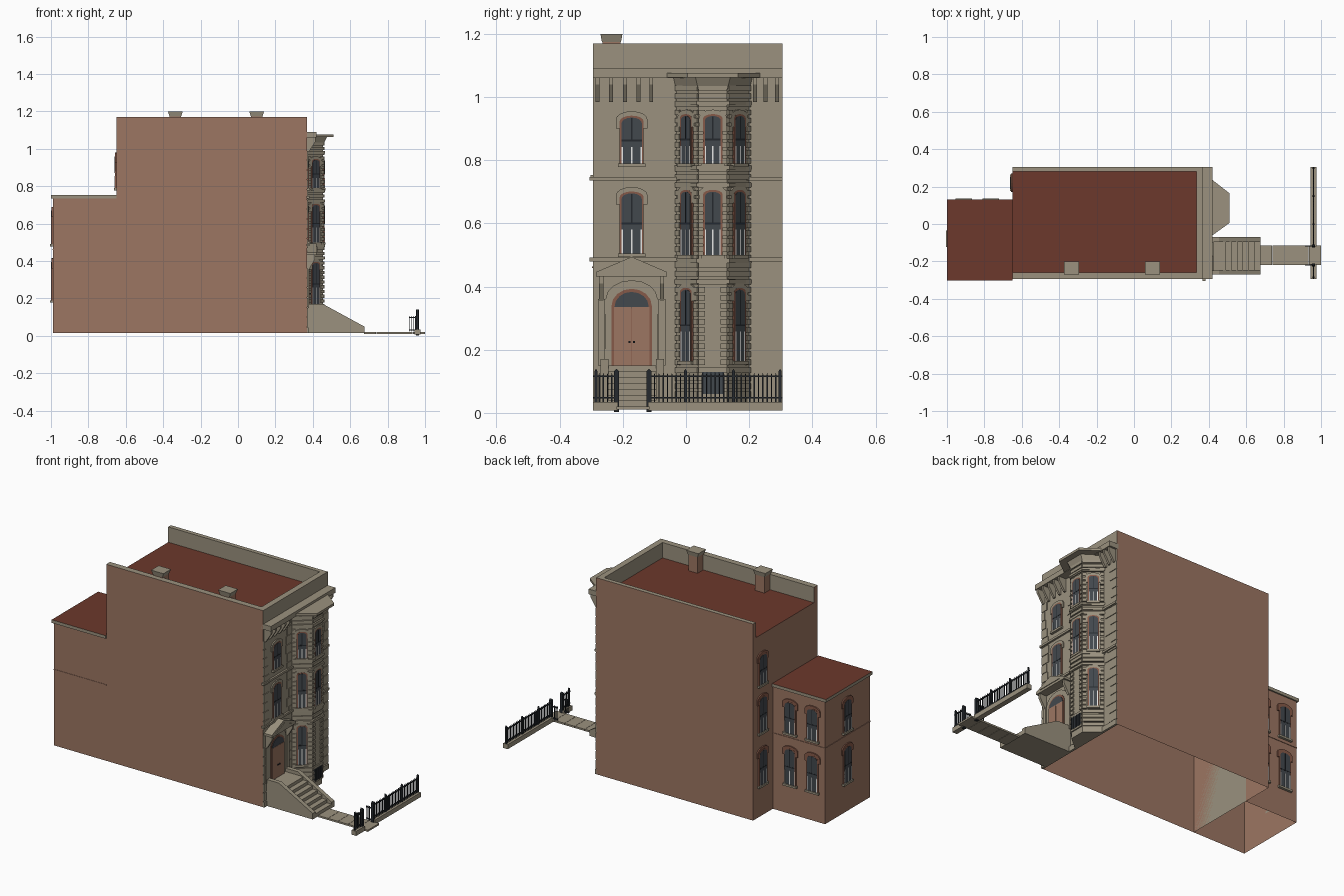
import bpy, bmesh, math, random
from mathutils import Vector

if "Cube" in bpy.data.objects:
    bpy.data.objects.remove(bpy.data.objects["Cube"])
random.seed(4)

COLOURS = {
    "brick": (0.335, 0.18, 0.122), "stone": (0.325, 0.285, 0.21),
    "roof_red": (0.15, 0.04, 0.025), "glass": (0.055, 0.065, 0.075),
    "iron": (0.018, 0.022, 0.027), "trim": (0.24, 0.10, 0.065),
    "white_sash": (0.8, 0.8, 0.78),
}
NAMES = list(COLOURS)
MATS = []
for label, rgb in COLOURS.items():
    m = bpy.data.materials.new(label)
    m.use_nodes = True
    m.diffuse_color = (*rgb, 1)
    m.node_tree.nodes["Principled BSDF"].inputs["Base Color"].default_value = (*rgb, 1)
    MATS.append(m)

parts = {}
EAST, NORTH, WEST, SOUTH = 0, 90, 180, -90   # facing direction of a wall


def solid(part, mat, low, high, open_base=False):
    """Join two matching outlines into a closed solid inside the named part."""
    bm = parts.setdefault(part, bmesh.new())
    a, b = [bm.verts.new(p) for p in low], [bm.verts.new(p) for p in high]
    n = len(a)
    faces = [bm.faces.new(a), bm.faces.new(b)]
    faces += [bm.faces.new((a[i], a[(i + 1) % n], b[(i + 1) % n], b[i])) for i in range(n)]
    bmesh.ops.recalc_face_normals(bm, faces=faces)
    for f in faces:
        f.normal_update()
        key = mat(f.normal, f.calc_center_median()) if callable(mat) else mat
        f.material_index = NAMES.index(key)
    if open_base:
        bmesh.ops.delete(bm, geom=[f for f in faces if f.normal.z < -0.5], context="FACES")


def plate(part, mat, pts, facing, d0, d1, origin=(0, 0)):
    """Extrude an upright outline (sideways, height) outward from d0 to d1."""
    t = math.radians(facing)
    n, u, o = Vector((math.cos(t), math.sin(t), 0)), Vector((-math.sin(t), math.cos(t), 0)), Vector((*origin, 0))
    place = lambda d: [o + u * s + n * d + Vector((0, 0, z)) for s, z in pts]
    solid(part, mat, place(d0), place(d1))


def rect(s0, s1, z0, z1):
    return [(s0, z0), (s1, z0), (s1, z1), (s0, z1)]


def slab(part, mat, plan, z0, z1, open_base=False):
    solid(part, mat, [(x, y, z0) for x, y in plan], [(x, y, z1) for x, y in plan], open_base)


def box(part, mat, x0, x1, y0, y1, z0, z1, open_base=False):
    slab(part, mat, rect(x0, x1, y0, y1), z0, z1, open_base)


def arch(s, w, z0, z1, rise):
    top = [(s + w / 2 * math.cos(k * math.pi / 8), z1 - rise + rise * math.sin(k * math.pi / 8)) for k in range(9)]
    return [(s - w / 2, z0), (s + w / 2, z0)] + top


def window(part, facing, d, s, w, z0, z1, origin=(0, 0), hood=None, sill="stone"):
    """Arched sash window with frame, lower sash, sill and optional hood."""
    mid, rise = (z0 + z1) / 2, w * 0.28
    put = lambda mat, pts, t: plate(part, mat, pts, facing, d, d + t, origin)
    if hood:
        put(hood, arch(s, w + 0.036, z1 - 0.035, z1 + 0.02, rise + 0.008), 0.007)
    put("trim", arch(s, w + 0.012, z0, z1 + 0.006, rise), 0.0075)
    put("glass", arch(s, w, z0, z1, rise), 0.0085)
    put("iron", rect(s - w / 2, s + w / 2, mid - 0.003, mid + 0.003), 0.0092)
    put("iron", rect(s - 0.002, s + 0.002, mid, z1 - 0.002), 0.0092)
    for e in (s - w / 2, s + w / 2 - 0.004, s - 0.002):
        put("white_sash", rect(e, e + 0.004, z0, mid - 0.02), 0.0092)
    put(sill, rect(s - w / 2 - 0.012, s + w / 2 + 0.012, z0 - 0.012, z0), 0.014)


# Main block and its parapets: brick outside, stone facade and inner faces
def shell(n, c):
    if n.z > 0.5:
        return "roof_red"
    return "stone" if n.x > 0.5 else "brick"


def parapet(n, c):
    if abs(n.y) > 0.5 and n.y * c.y > 0 and abs(c.y) > 0.29:
        return "brick"
    return "brick" if n.x < -0.5 and c.x < -0.6 else "stone"


box("main_walls", shell, -0.65, 0.37, -0.295, 0.305, 0.015, 1.08, True)
box("parapet", parapet, -0.65, 0.37, -0.295, -0.26, 1.08, 1.17)
box("parapet", parapet, -0.65, 0.37, 0.28, 0.305, 1.08, 1.17)
box("parapet", "stone", 0.335, 0.37, -0.26, 0.28, 1.08, 1.17)

# Rear wing with a thin roof edge
box("rear_wing", shell, -0.99, -0.65, -0.295, 0.122, 0.015, 0.735, True)
box("rear_wing_roof", lambda n, c: "roof_red" if n.z > 0.5 else "stone",
    -1.0, -0.65, -0.302, 0.13, 0.735, 0.753)
box("rear_wing_band", "brick", -0.993, -0.65, -0.297, 0.125, 0.458, 0.463)

# Chimneys with flared caps
for x in (-0.335, 0.1):
    box("chimney", "brick", x - 0.03, x + 0.03, -0.265, -0.207, 1.08, 1.177)
    solid("chimney_cap", "stone",
          [(x + a, -0.236 + b, 1.174) for a, b in rect(-0.031, 0.031, -0.03, 0.03)],
          [(x + a, -0.236 + b, 1.2) for a, b in rect(-0.04, 0.04, -0.035, 0.035)])

# Rear windows
for z0, z1 in ((0.2, 0.4), (0.51, 0.71), (0.79, 0.96)):
    window("rear_windows", WEST, 0.65, -0.22, 0.064, z0, z1, hood="trim")
for z0, z1 in ((0.19, 0.395), (0.49, 0.67)):
    for s in (0.765, 0.91):
        window("wing_windows", NORTH, 0.122, s, 0.064, z0, z1, hood="trim")
    window("wing_windows", WEST, 0.99, 0.08, 0.064, z0, z1, hood="trim")

# Facade stone courses
for row in range(18):
    z = 0.05 + row * 0.0525
    for a, b, side in ((-0.295, -0.235, 1), (-0.1, -0.035, -1), (0.205, 0.305, -1)):
        length = (b - a) * random.uniform(0.35, 0.95)
        s0, s1 = (a, a + length) if side > 0 else (b - length, b)
        if not (0.33 < z < 0.45 and a < 0.2):
            plate("facade_stones", "stone", rect(s0, s1, z, z + 0.047), EAST, 0.369, 0.374)
for z in (0.735, 0.48):
    plate("facade_belt", "stone", rect(-0.305, 0.305, z, z + 0.012), EAST, 0.365, 0.381)
plate("facade_base", "stone", rect(-0.295, 0.305, 0.015, 0.045), EAST, 0.365, 0.378)

# Facade windows
for z0, z1 in ((0.505, 0.695), (0.79, 0.935)):
    window("facade_windows", EAST, 0.37, -0.172, 0.064, z0, z1, hood="stone")

# Main cornice and its brackets
box("cornice", "stone", 0.36, 0.42, -0.295, 0.305, 1.06, 1.09)
for y in (-0.28, -0.237, -0.193, -0.15, -0.11, 0.218, 0.252, 0.288):
    plate("cornice_brackets", "stone", [(0.37, 0.985), (0.38, 0.985), (0.415, 1.04), (0.415, 1.06), (0.37, 1.06)],
          SOUTH, -y - 0.006, -y + 0.006)

# Bay: three sides with rusticated blocks and windows
BAY = [(0.365, -0.03), (0.37, -0.03), (0.455, 0.04), (0.455, 0.13), (0.37, 0.2), (0.365, 0.2)]
slab("bay", "stone", BAY, 0.015, 1.06)
slab("bay_cornice", "stone", [(0.37, -0.06), (0.42, -0.06), (0.51, 0.005), (0.51, 0.165), (0.42, 0.235), (0.37, 0.235)],
     1.062, 1.076)
solid("bay_cornice", "stone", [(x, y, 1.02) for x, y in BAY],
      [(0.365, -0.045), (0.385, -0.045), (0.48, 0.025), (0.48, 0.145), (0.385, 0.215), (0.365, 0.215)]
      and [(x + (0.02 if x > 0.4 else 0), y + (0.01 if y > 0.085 else -0.01), 1.062) for x, y in BAY])
FLOORS = ((0.165, 0.39), (0.5, 0.7), (0.79, 0.94))
for i in (1, 2, 3):
    p, q = Vector(BAY[i]), Vector(BAY[i + 1])
    mid, half = (p + q) / 2, (q - p).length / 2
    facing = math.degrees(math.atan2(q.y - p.y, q.x - p.x)) - 90
    for floor, (z0, z1) in enumerate(FLOORS):
        if i == 2 and floor == 0:
            continue
        window("bay_windows", facing, 0, 0, 0.05 if i == 2 else 0.046, z0, z1, mid, hood="stone")
    for row in range(39):
        z = 0.05 + row * 0.0255
        open_row = any(a - 0.02 < z < b + 0.01 for a, b in FLOORS)
        spans = [(-half, -half + 0.02), (half - 0.02, half)] if open_row else [(-half, half)]
        for s0, s1 in spans:
            plate("bay_blocks", "stone", rect(s0, s1, z, z + 0.017), facing, -0.002, 0.007, mid)
for z in (0.41, 0.475, 0.715, 0.77, 0.975):
    slab("bay_bands", "stone", [(x + (0.01 if x > 0.4 else 0), y + (0.007 if y > 0.085 else -0.007)) for x, y in BAY],
         z, z + 0.013)

# Basement window with bars
plate("basement_window", "glass", rect(0.05, 0.12, 0.06, 0.13), EAST, 0.45, 0.463)
for k in range(6):
    y = 0.052 + k * 0.0128
    plate("basement_window", "iron", rect(y, y + 0.003, 0.06, 0.13), EAST, 0.45, 0.466)

# Entrance: arched door, transom, pilasters and gabled hood
DOOR = -0.172
plate("door_surround", "stone", arch(DOOR, 0.165, 0.15, 0.42, 0.06), EAST, 0.365, 0.376)
plate("door_frame", "trim", arch(DOOR, 0.128, 0.15, 0.393, 0.055), EAST, 0.37, 0.379)
plate("transom", "glass", arch(DOOR, 0.108, 0.33, 0.383, 0.046), EAST, 0.37, 0.382)
for side in (-1, 1):
    s = sorted((DOOR + side * 0.001, DOOR + side * 0.056))
    plate("door_leaf", "brick", rect(*s, 0.15, 0.336), EAST, 0.37, 0.383)
    knob = DOOR + side * 0.007
    plate("door_knob", "iron", rect(knob - 0.003, knob + 0.003, 0.222, 0.228), EAST, 0.38, 0.389)
    y = DOOR + side * 0.096
    plate("hood_brackets", "stone", [(0.37, 0.355), (0.38, 0.355), (0.412, 0.41), (0.412, 0.437), (0.37, 0.437)],
          SOUTH, -y - 0.007, -y + 0.007)
    plate("entry_pilasters", "stone", rect(y - 0.011, y + 0.011, 0.15, 0.36), EAST, 0.365, 0.379)
HOOD = [(-0.285, 0.432), (-0.06, 0.432), (-0.06, 0.446), (DOOR, 0.494), (-0.285, 0.446)]
plate("entry_hood", "stone", HOOD, EAST, 0.365, 0.42)
plate("entry_hood", "stone", [(-0.25, 0.445), (-0.095, 0.445), (DOOR, 0.478)], EAST, 0.41, 0.424)

# Stoop: sloped cheek walls and seven steps
for d in (0.07, 0.245):
    plate("stoop_cheeks", "stone", [(0.37, 0.015), (0.675, 0.015), (0.675, 0.05), (0.455, 0.17), (0.37, 0.17)],
          SOUTH, d, d + 0.025)
run, fall = 0.215 / 7, 0.13 / 7
profile = [(0.37, 0.015), (0.675, 0.015)]
for k in range(7):
    x, z = 0.675 - k * run, 0.02 + k * fall
    profile += [(x, z + fall), (x - run, z + fall)]
plate("stoop_steps", "stone", profile + [(0.37, 0.15)], SOUTH, 0.095, 0.245)

# Front path, kerb and iron fence with open gates
for k in range(5):
    box("path", "stone", 0.675 + k * 0.065, 0.7385 + k * 0.065, -0.22, -0.115, 0.01, 0.02)
FENCE = 0.96


def picket(part, y, z0, z1, w=0.004):
    plate(part, "iron", [(y - w / 2, z0), (y + w / 2, z0), (y + w / 2, z1 - 0.008), (y, z1), (y - w / 2, z1 - 0.008)],
          EAST, FENCE - w / 2, FENCE + w / 2)


for y0, y1 in ((-0.295, -0.215), (-0.12, 0.305)):
    box("kerb", "stone", 0.945, 0.975, y0, y1, 0.008, 0.035)
    for z in (0.045, 0.113):
        box("fence_rails", "iron", FENCE - 0.003, FENCE + 0.003, y0, y1, z, z + 0.006)
    count = round((y1 - y0) / 0.0135)
    for k in range(count):
        picket("fence_pickets", y0 + (k + 0.5) * (y1 - y0) / count, 0.035, 0.127)
for y in (-0.285, -0.002, 0.15, 0.298):
    picket("fence_posts", y, 0.03, 0.14, 0.009)
for y in (-0.22, -0.117):
    picket("gate_posts", y, 0.003, 0.14, 0.015)
    for z in (0.028, 0.095):
        box("gates", "iron", 0.915, FENCE, y - 0.003, y + 0.003, z, z + 0.005)
    for k in range(4):
        x = 0.916 + k * 0.011
        box("gates", "iron", x - 0.0015, x + 0.0015, y - 0.002, y + 0.002, 0.022, 0.106)

# Turn every collected part into an object
for name, bm in parts.items():
    mesh = bpy.data.meshes.new(name)
    used = sorted({f.material_index for f in bm.faces})
    for f in bm.faces:
        f.material_index = used.index(f.material_index)
    bm.to_mesh(mesh)
    bm.free()
    for i in used:
        mesh.materials.append(MATS[i])
    bpy.context.collection.objects.link(bpy.data.objects.new(name, mesh))
